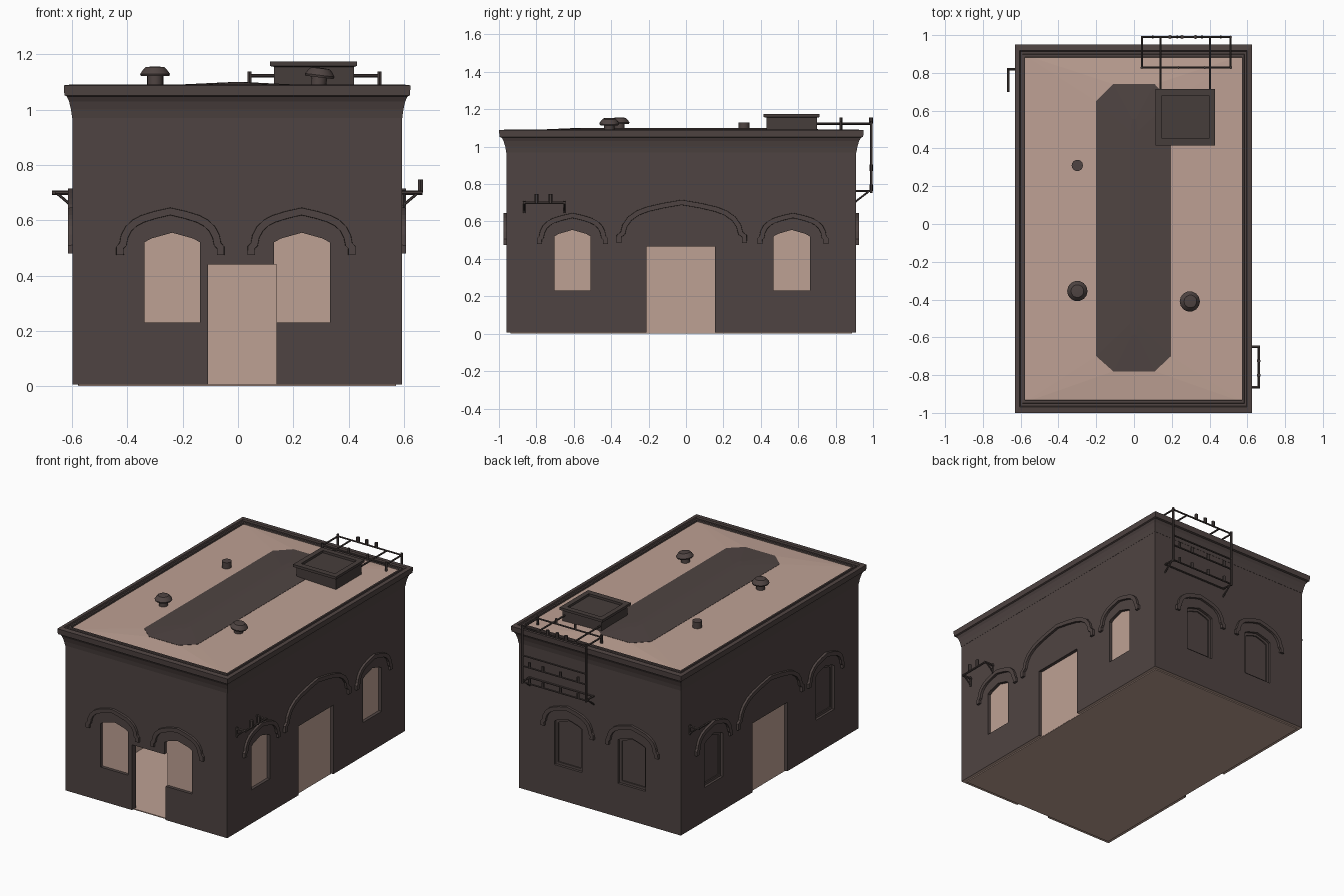
import bpy, bmesh, math
from mathutils import Vector, Matrix

if "Cube" in bpy.data.objects:
    bpy.data.objects.remove(bpy.data.objects["Cube"])


def material(name, rgb):
    m = bpy.data.materials.new(name)
    m.diffuse_color = [((c / 255 + 0.055) / 1.055) ** 2.4 for c in rgb] + [1]
    m.use_nodes = True
    m.node_tree.nodes["Principled BSDF"].inputs["Base Color"].default_value = m.diffuse_color
    return m


WALL = material("dark_brown", (79, 68, 66))
TAN = material("tan", (190, 161, 148))
METAL = material("dark_metal", (70, 61, 59))

CX, CY, HX, HY = -0.003, -0.025, 0.596, 0.935   # wall block centre and half sizes
ZF = 0.006                                      # floor slab thickness


def finish(name, bm, mat, smooth=False):
    bmesh.ops.recalc_face_normals(bm, faces=bm.faces)
    me = bpy.data.meshes.new(name)
    bm.to_mesh(me)
    bm.free()
    me.materials.append(mat)
    ob = bpy.data.objects.new(name, me)
    bpy.context.collection.objects.link(ob)
    if smooth:
        bpy.ops.object.select_all(action='DESELECT')
        bpy.context.view_layer.objects.active = ob
        ob.select_set(True)
        bpy.ops.object.shade_smooth_by_angle(angle=math.radians(40))
    return ob


def add_box(bm, lo, hi):
    lo, hi = Vector(lo), Vector(hi)
    m = Matrix.Translation((lo + hi) / 2) @ Matrix.Diagonal((*(hi - lo), 1))
    bmesh.ops.create_cube(bm, size=1, matrix=m)


def block(inset, z0, z1):
    bm = bmesh.new()
    x, y = HX - inset, HY - inset
    add_box(bm, (CX - x, CY - y, z0), (CX + x, CY + y, z1))
    return bm


def add_bar(bm, a, b, r=0.006, sides=6):
    a, b = Vector(a), Vector(b)
    rot = (b - a).to_track_quat('Z', 'Y').to_matrix().to_4x4()
    bmesh.ops.create_cone(bm, cap_ends=True, segments=sides, radius1=r, radius2=r,
                          depth=(b - a).length, matrix=Matrix.Translation((a + b) / 2) @ rot)


def loft(bm, rings, close=False):
    """Skin closed rings of equal size; cap the ends unless the loft is closed."""
    vs = [[bm.verts.new(p) for p in r] for r in rings]
    n = len(vs[0])
    for i in range(len(vs) if close else len(vs) - 1):
        p, q = vs[i], vs[(i + 1) % len(vs)]
        for j in range(n):
            bm.faces.new((p[j], p[(j + 1) % n], q[(j + 1) % n], q[j]))
    if not close:
        bm.faces.new(vs[0])
        bm.faces.new(vs[-1])


# Wall frames: (u along wall, outward distance d, z) -> world
SIDES = {
    "front": lambda u, d, z: (u, CY - HY - d, z),
    "back": lambda u, d, z: (u, CY + HY + d, z),
    "right": lambda u, d, z: (CX + HX + d, u, z),
    "left": lambda u, d, z: (CX - HX - d, u, z),
}


def window_outline(c, hw):
    return [(c - hw, 0.23), (c + hw, 0.23), (c + hw, 0.52), (c + hw * 0.75, 0.534),
            (c, 0.555), (c - hw * 0.75, 0.534), (c - hw, 0.52)]


def door_outline(u0, u1, h):
    return [(u0, -0.01), (u1, -0.01), (u1, h), (u0, h)]


def prism(bm, wall, outline, d0, d1, zmin=-1):
    f = SIDES[wall]
    loft(bm, [[f(u, d, max(z, zmin)) for u, z in outline] for d in (d0, d1)])


def cut(target, bm):
    cutter = finish("cutter", bm, WALL)
    mod = target.modifiers.new("cut", 'BOOLEAN')
    mod.operation, mod.solver, mod.object = 'DIFFERENCE', 'EXACT', cutter
    bpy.context.view_layer.objects.active = target
    bpy.ops.object.modifier_apply(modifier=mod.name)
    bpy.data.objects.remove(cutter)


# Hollow wall block on a slightly inset floor slab
walls = finish("walls", block(0, ZF, 1.06), WALL)
cut(walls, block(0.04, -0.02, 1.03))
finish("floor_slab", block(0.022, 0, ZF), TAN)

# Openings: (wall, name, outline, recess depth, filled with a tan panel)
openings = []
for wall in ("front", "back"):
    for c, tag in ((-0.238, "a"), (0.231, "b")):
        openings.append((wall, "window_" + tag, window_outline(c, 0.101), 0.025, wall == "front"))
openings.append(("front", "door", door_outline(-0.108, 0.14, 0.44), 0.06, False))
for wall in ("right", "left"):
    for c, tag in ((-0.607, "a"), (0.565, "b")):
        openings.append((wall, "window_" + tag, window_outline(c, 0.097), 0.025, wall == "right"))
    openings.append((wall, "door", door_outline(-0.21, 0.155, 0.465), 0.025, True))

panels = {}
for wall, tag, outline, depth, filled in openings:
    bm = bmesh.new()
    prism(bm, wall, outline, 0.03, -depth)
    cut(walls, bm)
    if filled:
        bm = bmesh.new()
        prism(bm, wall, outline, -depth + 0.004, -depth - 0.003, 0.002)
        panels[wall, tag] = finish(f"{wall}_{tag}_panel", bm, TAN)
    elif "window" in tag:
        # Blind window: slim raised border inside the recess
        cu = sum(u for u, z in outline) / len(outline)
        inner = [(cu + (u - cu) * 0.84, 0.39 + (z - 0.39) * 0.9) for u, z in outline]
        f = SIDES[wall]
        bm = bmesh.new()
        loft(bm, [[f(a[0], -depth, a[1]), f(a[0], -depth + 0.008, a[1]),
                   f(b[0], -depth + 0.008, b[1]), f(b[0], -depth, b[1])]
                  for a, b in zip(outline, inner)], close=True)
        finish(f"{wall}_{tag}_border", bm, WALL)

# The open front doorway also clips the window panel beside it
bm = bmesh.new()
prism(bm, "front", door_outline(-0.108, 0.14, 0.44), 0.03, -0.06)
cut(panels["front", "window_b"], bm)

# Tan room lining and wall undersides, chosen by position
walls.data.materials.append(TAN)
for p in walls.data.polygons:
    c = p.center
    room = abs(c.x - CX) < HX - 0.036 and abs(c.y - CY) < HY - 0.036 and c.z < 1.035
    p.material_index = 1 if room or c.z < ZF + 0.001 else 0


# Hood moulds over the openings
def hood(name, wall, c, hw, foot, peak):
    h = peak - foot
    half = [(1.0, 0), (1.0, 0.17), (0.94, 0.24), (0.91, 0.42), (0.83, 0.60),
            (0.70, 0.74), (0.55, 0.83), (0.30, 0.92)]
    pts = [(-u, v) for u, v in half] + [(0, 1)] + [(u, v) for u, v in reversed(half)]
    pts = [Vector((c + u * (hw - 0.013), foot + v * (h - 0.013))) for u, v in pts]
    f, rings = SIDES[wall], []
    for i, p in enumerate(pts):
        t = (pts[min(i + 1, len(pts) - 1)] - pts[max(i - 1, 0)]).normalized()
        n = Vector((-t.y, t.x))
        ring = []
        for s, d in ((-0.014, -0.003), (-0.013, 0.015), (0.013, 0.015), (0.014, -0.003)):
            q = p + n * s
            ring.append(f(q.x, d, q.y))
        rings.append(ring)
    bm = bmesh.new()
    loft(bm, rings)
    finish(name, bm, WALL)


for wall in ("front", "back"):
    for c, tag in ((-0.245, "a"), (0.23, "b")):
        hood(f"{wall}_hood_{tag}", wall, c, 0.195, 0.475, 0.645)
for wall in ("right", "left"):
    for c, tag in ((-0.607, "a"), (0.572, "b")):
        hood(f"{wall}_hood_{tag}", wall, c, 0.19, 0.48, 0.645)
    hood(f"{wall}_door_hood", wall, -0.023, 0.348, 0.485, 0.715)

# Cornice and parapet: one profile swept round the rectangle
profile = [(-0.01, 0.97), (0.001, 0.97), (0.005, 1.0), (0.012, 1.03), (0.02, 1.048), (0.029, 1.052),
           (0.031, 1.088), (0.006, 1.091), (0.003, 1.083), (-0.008, 1.083), (-0.010, 1.089),
           (-0.021, 1.089), (-0.023, 1.06)]
bm = bmesh.new()
loft(bm, [[(CX + sx * (HX + d), CY + sy * (HY + d * 1.28), z) for d, z in profile]
          for sx, sy in ((-1, -1), (1, -1), (1, 1), (-1, 1))], close=True)
finish("cornice", bm, WALL)

# Roof deck with a gentle rise, and the dark raised centre
octagon = [(-0.11, -0.78), (0.11, -0.78), (0.195, -0.70), (0.195, 0.65),
           (0.11, 0.74), (-0.11, 0.74), (-0.2, 0.65), (-0.2, -0.70)]
edge = [(-0.58, -0.945), (0.58, -0.945), (0.58, -0.945), (0.58, 0.895),
        (0.58, 0.895), (-0.58, 0.895), (-0.58, 0.895), (-0.58, -0.945)]
bm = bmesh.new()
loft(bm, [[(x, y, 1.05) for x, y in edge], [(x, y, 1.078) for x, y in edge],
          [(x, y, 1.09) for x, y in octagon]])
bmesh.ops.remove_doubles(bm, verts=bm.verts, dist=0.0001)
finish("roof_deck", bm, TAN)
bm = bmesh.new()
loft(bm, [[(x, y, 1.085) for x, y in octagon], [(x, y, 1.0915) for x, y in octagon],
          [(x * 0.1, y * 0.75, 1.1) for x, y in octagon]])
finish("roof_centre", bm, WALL)

# Skylight: curb, lid and sunken pane
bm = bmesh.new()
rects = [(0.13, 0.42, 0.43, 0.70, 1.07), (0.13, 0.42, 0.43, 0.70, 1.155),
         (0.115, 0.43, 0.415, 0.715, 1.158), (0.115, 0.43, 0.415, 0.715, 1.175),
         (0.148, 0.397, 0.453, 0.68, 1.175), (0.148, 0.397, 0.453, 0.68, 1.16)]
loft(bm, [[(a, c, z), (b, c, z), (b, d, z), (a, d, z)] for a, b, c, d, z in rects])
finish("skylight", bm, METAL)


# Roof vents
def lathe(name, x, y, z, prof, sides=14, tilt=0):
    bm = bmesh.new()
    loft(bm, [[(r * math.cos(2 * math.pi * i / sides), r * math.sin(2 * math.pi * i / sides), h)
               for i in range(sides)] for r, h in prof])
    ob = finish(name, bm, WALL, True)
    ob.location, ob.rotation_euler = (x, y, z), (0, tilt, 0)


mushroom = [(0.028, -0.01), (0.028, 0.042), (0.051, 0.038), (0.054, 0.046),
            (0.043, 0.062), (0.034, 0.071), (0.012, 0.073)]
lathe("vent_left", -0.3, -0.355, 1.083, mushroom)
lathe("vent_right", 0.29, -0.41, 1.079, mushroom, tilt=0.12)
lathe("roof_pipe", -0.3, 0.31, 1.07, [(0.03, 0), (0.03, 0.058)])

# Rear service frame: roof rails, hanging uprights, lower brackets and pegs
bm = bmesh.new()
X0, X1, YI, YO, ZT, ZB = 0.042, 0.512, 0.828, 0.99, 1.123, 0.763
for y in (YI, YO):
    add_bar(bm, (X0, y, ZT), (X1, y, ZT))
for x in (X0, X1):
    add_bar(bm, (x, YI, ZT), (x, YO, ZT))
    add_bar(bm, (x, YI, 1.07), (x, YI, 1.138), 0.008)
    add_bar(bm, (x, YO, ZB - 0.01), (x, YO, 1.138), 0.007)
    add_bar(bm, (x, 0.9, ZB), (x, YO, ZB))
    add_bar(bm, (x, 0.905, 0.705), (x, YO - 0.01, ZB), 0.005)
for x in (0.14, 0.402):
    add_bar(bm, (x, 0.69, ZT), (x, YO, ZT))
for z in (0.94, 0.87, ZB):
    add_bar(bm, (X0, YO, z), (X1, YO, z))
add_bar(bm, (X0, 0.915, ZB), (X1, 0.915, ZB))
for x in (0.19, 0.255, 0.325):
    add_bar(bm, (x, YO, ZT), (x, YO, ZT + 0.034), 0.011)
for x in (0.10, 0.23, 0.36, 0.46):
    for z in (0.87, ZB):
        add_bar(bm, (x, YO, z), (x, YO, z + 0.035), 0.009)
for x in (0.235, 0.375):
    add_bar(bm, (x, YI, ZT), (x, YI, ZT + 0.034), 0.008)
finish("rear_service_frame", bm, METAL)

# Side wire brackets
for wall, ends, pegs in (("right", (-0.865, -0.65), (-0.8, -0.725)), ("left", (0.82, 0.70), ())):
    f, (ya, yb) = SIDES[wall], ends
    bm = bmesh.new()
    add_bar(bm, f(ya, 0.067, 0.7), f(yb, 0.067, 0.7), 0.007)
    for y in ends if wall == "right" else ends[:1]:
        add_bar(bm, f(y, -0.003, 0.7), f(y, 0.074, 0.7), 0.008)
        add_bar(bm, f(y, 0.0, 0.65), f(y, 0.055, 0.697), 0.005)
        add_bar(bm, f(y, 0.006, 0.645), f(y, 0.006, 0.71), 0.006)
    for y in pegs:
        add_bar(bm, f(y, 0.067, 0.7), f(y, 0.067, 0.748), 0.011)
    finish(f"{wall}_wire_bracket", bm, METAL)
